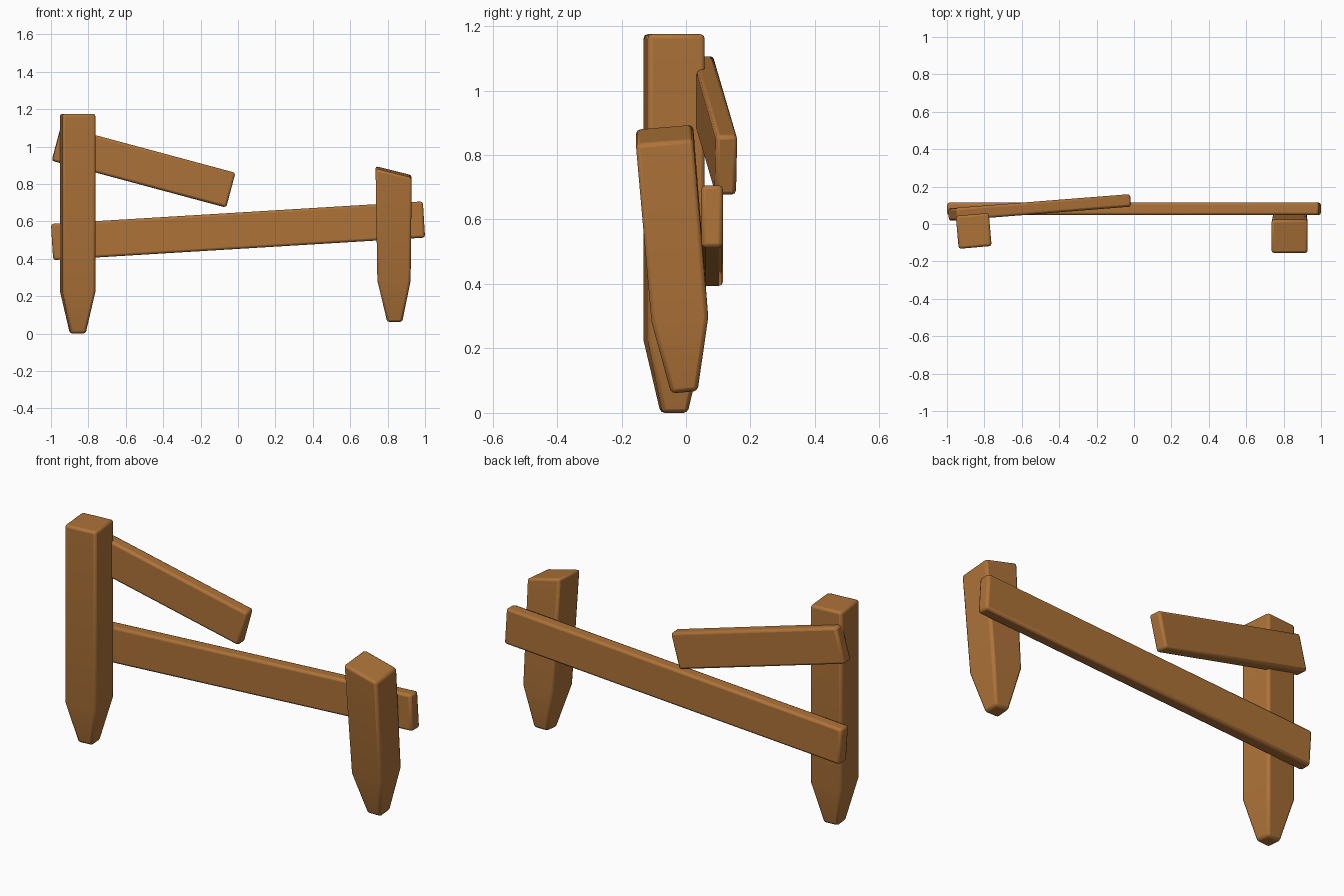
import bpy, bmesh
from math import radians
from mathutils import Matrix

if "Cube" in bpy.data.objects:
    bpy.data.objects.remove(bpy.data.objects["Cube"])

wood = bpy.data.materials.new("brown_wood")
wood.diffuse_color = (0.42, 0.17, 0.04, 1)
wood.use_nodes = True
wood.node_tree.nodes["Principled BSDF"].inputs["Base Color"].default_value = wood.diffuse_color


def finish(name, bm, matrix=Matrix()):
    bmesh.ops.transform(bm, matrix=matrix, verts=bm.verts)
    bmesh.ops.recalc_face_normals(bm, faces=bm.faces)
    mesh = bpy.data.meshes.new(name)
    bm.to_mesh(mesh)
    bm.free()
    obj = bpy.data.objects.new(name, mesh)
    bpy.context.collection.objects.link(obj)
    mesh.materials.append(wood)
    bevel = obj.modifiers.new("Bevel", 'BEVEL')
    bevel.width = 0.013
    bevel.segments = 2
    bevel.limit_method = 'ANGLE'
    bevel.angle_limit = radians(30)
    bpy.ops.object.select_all(action='DESELECT')
    obj.select_set(True)
    bpy.context.view_layer.objects.active = obj
    bpy.ops.object.shade_smooth_by_angle(angle=radians(35))
    return obj


def post(name, rings, matrix=Matrix()):
    # each ring: centre x, y, z, width, depth, slope along x, slope along y
    bm = bmesh.new()
    loops = []
    for cx, cy, cz, w, d, sx, sy in rings:
        loops.append([bm.verts.new((cx + i * w / 2, cy + j * d / 2,
                                    cz + sx * i * w / 2 + sy * j * d / 2))
                      for i, j in ((-1, -1), (1, -1), (1, 1), (-1, 1))])
    bm.faces.new(loops[0])
    bm.faces.new(loops[-1])
    for a, b in zip(loops, loops[1:]):
        for k in range(4):
            n = (k + 1) % 4
            bm.faces.new((a[k], a[n], b[n], b[k]))
    return finish(name, bm, matrix)


def plank(name, size, centre, pitch, yaw):
    bm = bmesh.new()
    bmesh.ops.create_cube(bm, size=1)
    matrix = (Matrix.Translation(centre) @ Matrix.Rotation(radians(yaw), 4, 'Z')
              @ Matrix.Rotation(radians(pitch), 4, 'Y') @ Matrix.Diagonal((*size, 1)))
    return finish(name, bm, matrix)


# Tall upright post, turned slightly
post("left_post",
     [(0, 0, 0, 0.08, 0.08, 0, 0), (0, 0, 0.225, 0.177, 0.177, 0, 0),
      (0, 0, 1.175, 0.177, 0.177, 0, 0)],
     Matrix.Translation((-0.857, -0.037, 0)) @ Matrix.Rotation(radians(5), 4, 'Z'))

# Short leaning post with a slanted top
post("right_post",
     [(0.838, -0.005, 0.064, 0.08, 0.082, 0, 0.085),
      (0.834, -0.019, 0.29, 0.178, 0.176, 0, 0.085),
      (0.832, -0.067, 0.865, 0.193, 0.178, -0.25, 0.085)])

# Long lower rail and broken upper rail
plank("lower_rail", (1.992, 0.067, 0.194), (0, 0.081, 0.55), -3.46, 0)
plank("broken_upper_rail", (0.966, 0.067, 0.192), (-0.505, 0.088, 0.892), 15, 4.5)
